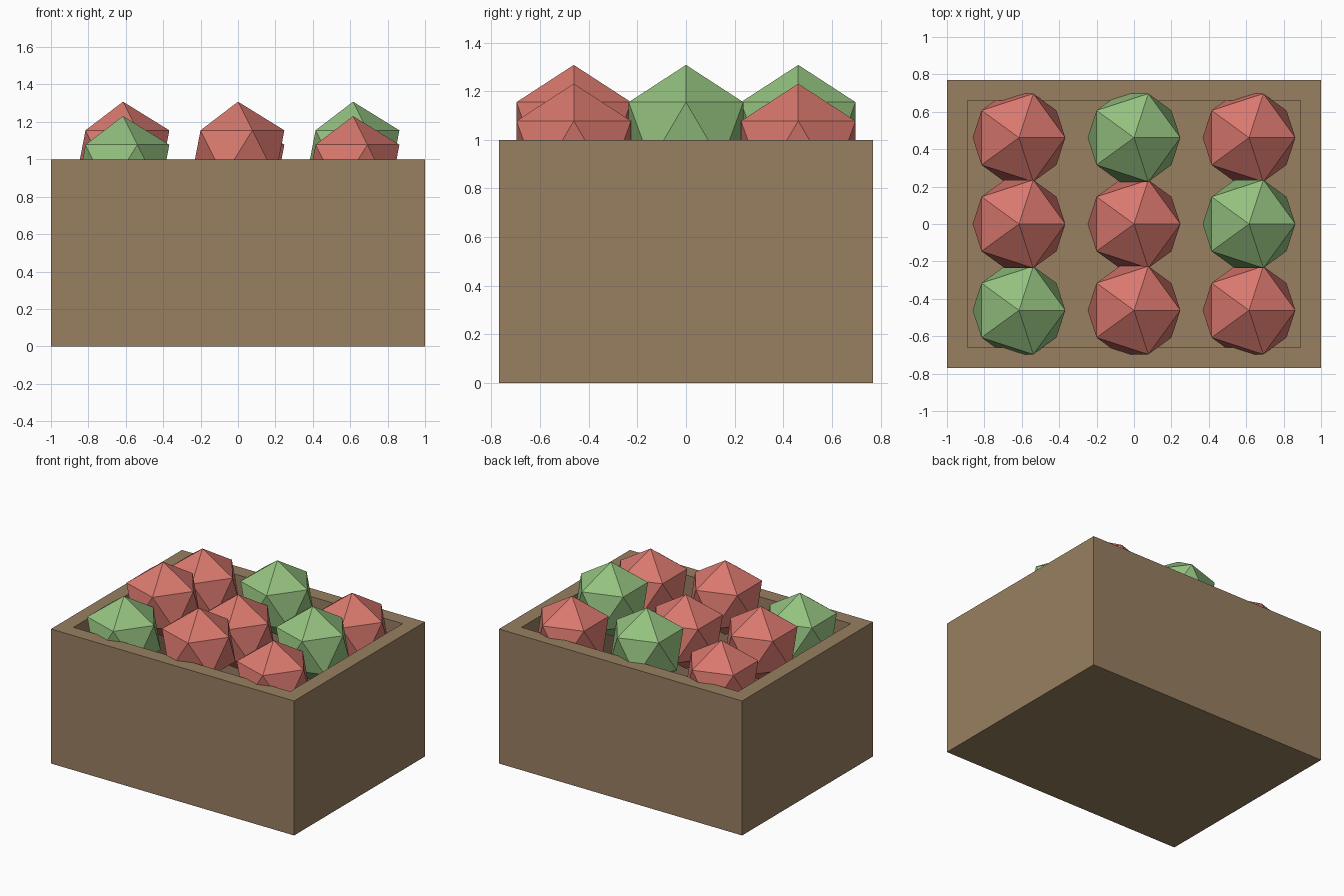
import bpy
import bmesh

if "Cube" in bpy.data.objects:
    bpy.data.objects.remove(bpy.data.objects["Cube"])


def linear(c):
    c /= 255
    return c / 12.92 if c <= 0.04045 else ((c + 0.055) / 1.055) ** 2.4


def make_material(name, r, g, b):
    mat = bpy.data.materials.new(name)
    mat.diffuse_color = (linear(r), linear(g), linear(b), 1)
    mat.use_nodes = True
    mat.node_tree.nodes["Principled BSDF"].inputs["Base Color"].default_value = mat.diffuse_color
    return mat


def make_object(name, bm, mat):
    mesh = bpy.data.meshes.new(name)
    bm.to_mesh(mesh)
    bm.free()
    mesh.materials.append(mat)
    obj = bpy.data.objects.new(name, mesh)
    bpy.context.collection.objects.link(obj)
    return obj


brown = make_material("crate brown", 152, 127, 97)
red = make_material("apple red", 217, 120, 110)
green = make_material("apple green", 148, 193, 127)

WIDTH, DEPTH, HEIGHT, WALL = 2.0, 1.538, 1.0, 0.154

# Open crate: a box whose top is inset and pushed down to the floor
bm = bmesh.new()
bmesh.ops.create_cube(bm, size=1)
for v in bm.verts:
    v.co = (v.co.x * WIDTH, v.co.y * DEPTH, (v.co.z + 0.5) * HEIGHT)
bm.normal_update()
top = max(bm.faces, key=lambda f: f.calc_center_median().z)
bmesh.ops.inset_region(bm, faces=[top], thickness=WALL)
pit = bmesh.ops.extrude_discrete_faces(bm, faces=[top])["faces"][0]
bmesh.ops.translate(bm, verts=pit.verts, vec=(0, 0, WALL - HEIGHT))
bmesh.ops.recalc_face_normals(bm, faces=bm.faces)
make_object("crate", bm, brown)

# Three by three faceted apples, alternating in height
green_cells = {(-1, -1), (1, 0), (0, 1)}
for i in (-1, 0, 1):
    for j in (-1, 0, 1):
        bm = bmesh.new()
        bmesh.ops.create_icosphere(bm, subdivisions=1, radius=0.277)
        is_green = (i, j) in green_cells
        apple = make_object("apple", bm, green if is_green else red)
        z = 1.031 if (i + j) % 2 else 0.954
        apple.location = (i * 0.615, j * 0.4615, z)
